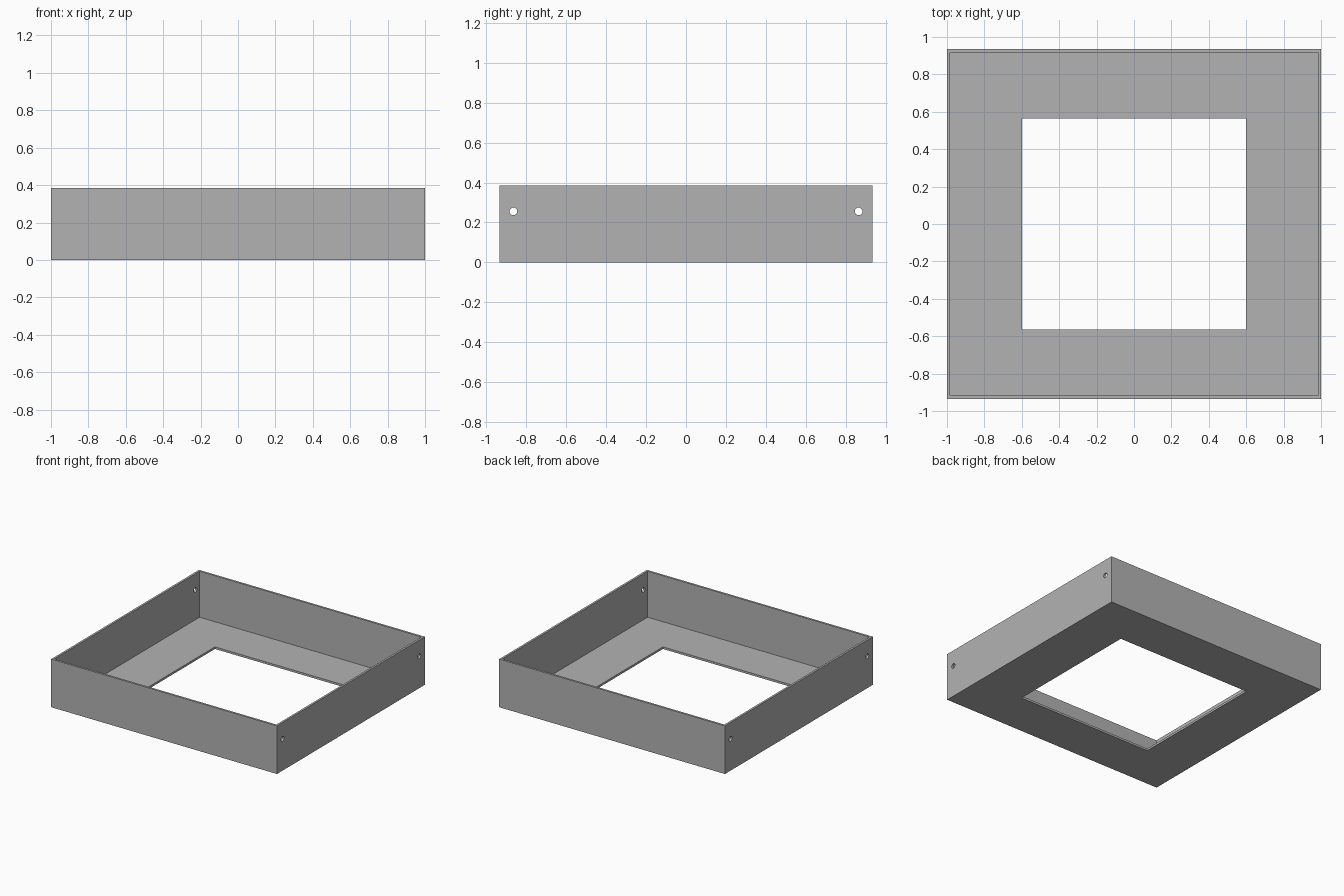
import bpy
from math import pi

if "Cube" in bpy.data.objects:
    bpy.data.objects.remove(bpy.data.objects["Cube"])

HALF_X, HALF_Y, HEIGHT = 1.0, 0.935, 0.385
SHEET = 0.017                      # wall and floor thickness
OPEN_X, OPEN_Y = 0.6, 0.565        # half size of the floor opening
HOLE_Y, HOLE_Z, HOLE_R = 0.865, 0.255, 0.019

grey = bpy.data.materials.new("metal_grey")
grey.use_nodes = True
colour = (0.45, 0.45, 0.45, 1)
grey.diffuse_color = colour
grey.node_tree.nodes["Principled BSDF"].inputs["Base Color"].default_value = colour


def box(name, half_x, half_y, bottom, top):
    bpy.ops.mesh.primitive_cube_add(size=2, location=(0, 0, (bottom + top) / 2))
    obj = bpy.context.object
    obj.name = name
    obj.scale = (half_x, half_y, (top - bottom) / 2)
    bpy.ops.object.transform_apply(location=True, rotation=True, scale=True)
    obj.data.materials.append(grey)
    return obj


def cut(target, cutter):
    cutter.hide_render = True
    mod = target.modifiers.new("cut", "BOOLEAN")
    mod.operation = "DIFFERENCE"
    mod.solver = "EXACT"
    mod.object = cutter
    bpy.context.view_layer.objects.active = target
    bpy.ops.object.modifier_apply(modifier=mod.name)
    bpy.data.objects.remove(cutter)


# Open tray: solid block, hollowed from above, with a window in the floor
tray = box("tray_frame", HALF_X, HALF_Y, 0, HEIGHT)
cut(tray, box("hollow_cutter", HALF_X - SHEET, HALF_Y - SHEET, SHEET, HEIGHT + 1))
cut(tray, box("opening_cutter", OPEN_X, OPEN_Y, -1, 1))

# Mounting holes through both side walls, near the front and back corners
for side in (-1, 1):
    bpy.ops.mesh.primitive_cylinder_add(
        vertices=24, radius=HOLE_R, depth=3,
        location=(0, side * HOLE_Y, HOLE_Z), rotation=(0, pi / 2, 0))
    drill = bpy.context.object
    drill.name = "hole_cutter"
    drill.data.materials.append(grey)
    cut(tray, drill)

# Smooth hole walls, crisp sheet edges
bpy.ops.object.select_all(action="DESELECT")
tray.select_set(True)
bpy.context.view_layer.objects.active = tray
bpy.ops.object.shade_smooth_by_angle()
